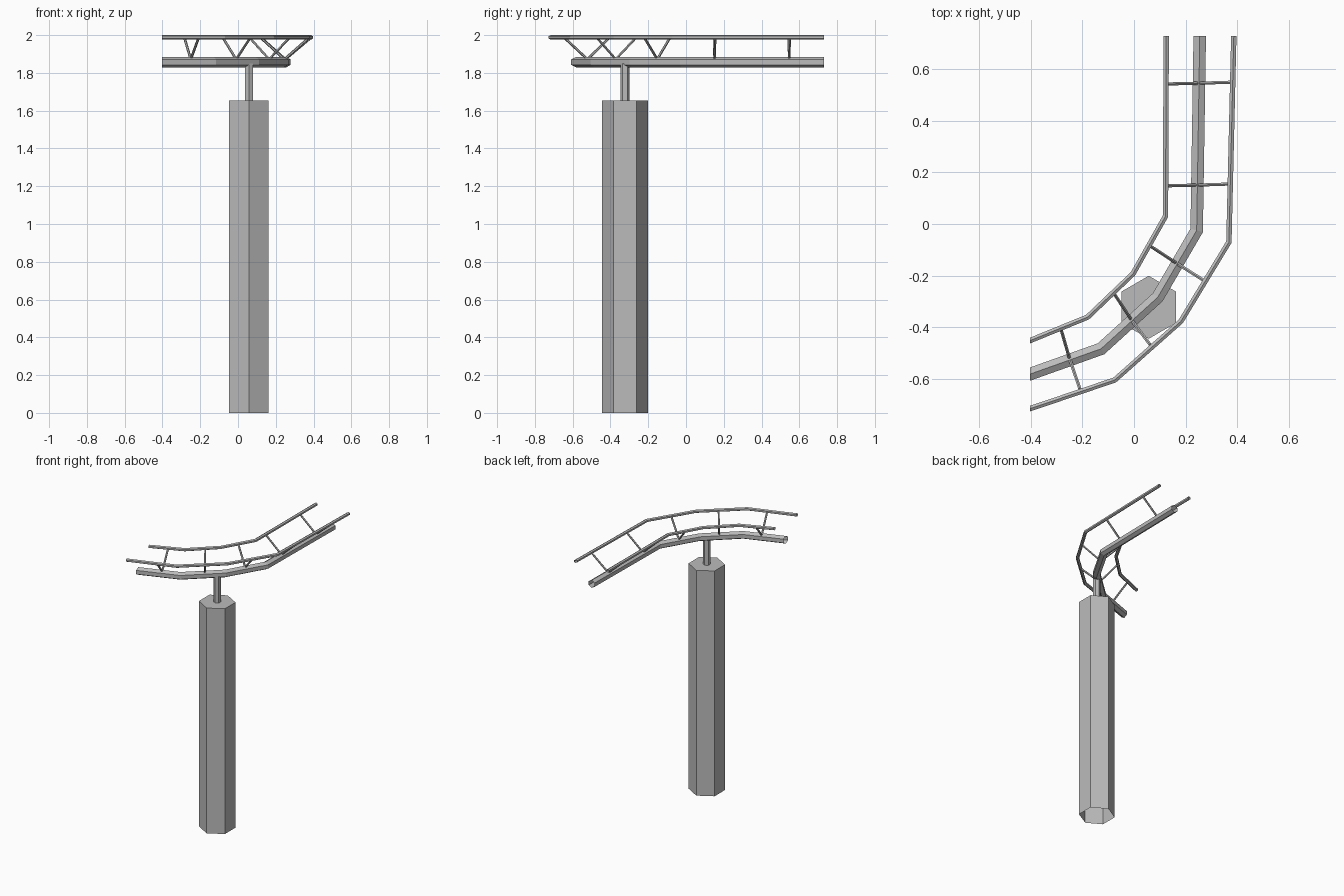
import bpy
import bmesh
from math import cos, sin, pi
from mathutils import Vector

cube = bpy.data.objects.get("Cube")
if cube:
    bpy.data.objects.remove(cube, do_unlink=True)

steel = bpy.data.materials.new("grey steel")
steel.use_nodes = True
grey = (0.5, 0.5, 0.5, 1)
steel.diffuse_color = grey
steel.node_tree.nodes["Principled BSDF"].inputs["Base Color"].default_value = grey

SIDES = 6
PIPE_Z, RAIL_Z = 1.857, 1.988


def finish(name, bm):
    bmesh.ops.recalc_face_normals(bm, faces=bm.faces)
    mesh = bpy.data.meshes.new(name)
    bm.to_mesh(mesh)
    bm.free()
    mesh.materials.append(steel)
    obj = bpy.data.objects.new(name, mesh)
    bpy.context.collection.objects.link(obj)
    return obj


def bridge(bm, rings):
    for a, b in zip(rings, rings[1:]):
        for i in range(SIDES):
            j = (i + 1) % SIDES
            bm.faces.new((a[i], a[j], b[j], b[i]))


def tube(name, points, radius, end_normals=None):
    """Open six-sided tube with mitred corners and a ridge on top."""
    pts = [Vector(p) for p in points]
    dirs = [(b - a).normalized() for a, b in zip(pts, pts[1:])]
    normals = [dirs[0]] + [(a + b).normalized() for a, b in zip(dirs, dirs[1:])] + [dirs[-1]]
    if end_normals:
        normals[0], normals[-1] = (Vector(n) for n in end_normals)
    bm = bmesh.new()
    rings = []
    for k, p in enumerate(pts):
        d = dirs[max(k - 1, 0)]
        side = d.cross(Vector((0, 0, 1))).normalized()
        up = side.cross(d)
        ring = []
        for i in range(SIDES):
            t = 2 * pi * i / SIDES
            off = (side * sin(t) + up * cos(t)) * radius
            # slide along the segment onto the mitre plane
            off -= d * (off.dot(normals[k]) / d.dot(normals[k]))
            ring.append(bm.verts.new(p + off))
        rings.append(ring)
    bridge(bm, rings)
    return finish(name, bm)


def column(name, radius, z0, z1, cap):
    """Hexagonal upright, open below."""
    bm = bmesh.new()
    rings = [[bm.verts.new((0.057 + radius * sin(2 * pi * i / SIDES),
                            -0.323 + radius * cos(2 * pi * i / SIDES), z))
              for i in range(SIDES)] for z in (z0, z1)]
    bridge(bm, rings)
    if cap:
        bm.faces.new(rings[1])
    return finish(name, bm)


# Support
column("support_pillar", 0.122, 0, 1.655, True)
column("support_post", 0.0245, 1.655, 1.85, False)

# Track, cut square at both ends
CUTS = ((0, -1, 0), (-1, 0, 0))


def track(name, path, z, radius):
    tube(name, [(x, y, z) for x, y in path], radius, CUTS)


track("spine_pipe", [(0.255, 0.73), (0.243, -0.025), (0.092, -0.284),
                     (-0.128, -0.484), (-0.403, -0.582)], PIPE_Z, 0.028)
track("inner_rail", [(0.125, 0.73), (0.122, 0.03), (-0.004, -0.193),
                     (-0.18, -0.361), (-0.403, -0.452)], RAIL_Z, 0.012)
track("outer_rail", [(0.387, 0.73), (0.368, -0.07), (0.182, -0.377),
                     (-0.075, -0.605), (-0.403, -0.716)], RAIL_Z, 0.012)

# Slanted ties: inner rail, spine, outer rail
ties = [
    ((0.125, 0.543), (0.25, 0.546), (0.383, 0.55)),
    ((0.123, 0.148), (0.246, 0.151), (0.373, 0.155)),
    ((0.064, -0.086), (0.165, -0.152), (0.271, -0.219)),
    ((-0.079, -0.267), (-0.01, -0.372), (0.064, -0.47)),
    ((-0.283, -0.408), (-0.25, -0.522), (-0.209, -0.642)),
]
for n, (inner, spine, outer) in enumerate(ties, 1):
    foot = (*spine, PIPE_Z + 0.015)
    for side, top in (("inner", inner), ("outer", outer)):
        tube(f"{side}_tie_{n}", [(*top, RAIL_Z - 0.004), foot], 0.007)
